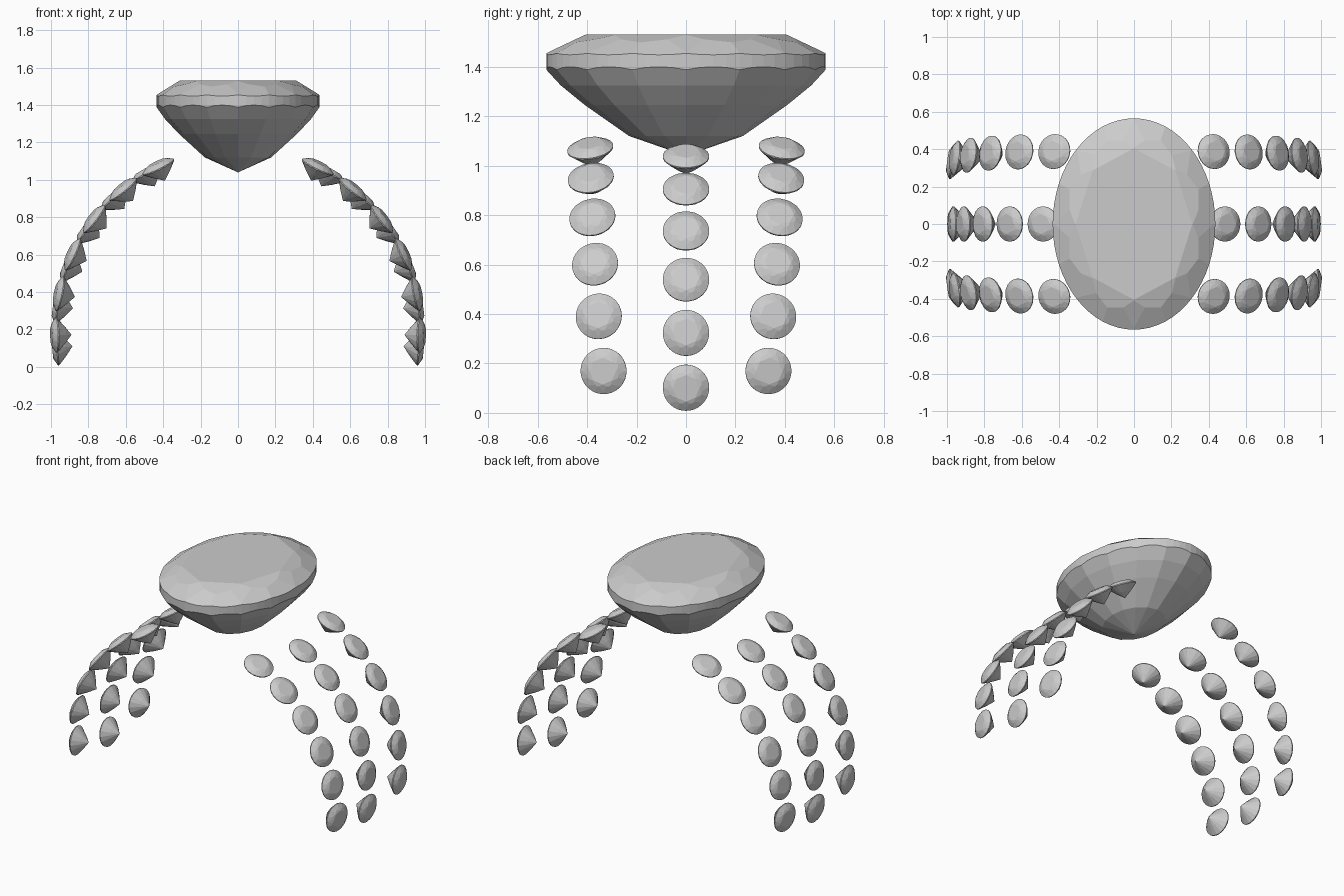
import bpy, bmesh
from math import sin, cos, pi, radians
from mathutils import Matrix, Vector

cube = bpy.data.objects.get("Cube")
if cube:
    bpy.data.objects.remove(cube, do_unlink=True)

stone = bpy.data.materials.new("pale_grey_stone")
stone.use_nodes = True
colour = (0.6, 0.6, 0.6, 1)
stone.diffuse_color = colour
stone.node_tree.nodes["Principled BSDF"].inputs["Base Color"].default_value = colour


def cut(bm, angle, r, z, slope):
    """Grind one facet through (r, z) facing angle; positive slope is the crown side."""
    no = Vector((cos(angle) * abs(slope), sin(angle) * abs(slope), 1 if slope > 0 else -1))
    co = Vector((cos(angle) * r, sin(angle) * r, z))
    bmesh.ops.bisect_plane(bm, geom=bm.verts[:] + bm.edges[:] + bm.faces[:], dist=1e-4,
                           plane_co=co, plane_no=no.normalized(), clear_outer=True)
    rim = [e for e in bm.edges if len(e.link_faces) == 1]
    if rim:
        bmesh.ops.holes_fill(bm, edges=rim, sides=0)


def gem_mesh(name, pavilion, girdle, crown, table, scale):
    """Brilliant cut on a unit round blank, then stretched by scale."""
    bm = bmesh.new()
    top, low = girdle + crown, pavilion[-1][1] - 0.2
    bmesh.ops.create_cone(bm, cap_ends=True, segments=64, radius1=1, radius2=1, depth=top - low,
                          matrix=Matrix.Translation((0, 0, (top + low) / 2)))
    # pavilion gores, tier by tier down to the point
    for (r0, z0), (r1, z1) in zip(pavilion, pavilion[1:]):
        for i in range(16):
            cut(bm, (i + 0.5) * pi / 8, r0, z0, -(z0 - z1) / (r0 - r1))
    # crown: upper girdle facets, kites, stars
    s = crown / (1 - table)
    for i in range(16):
        cut(bm, (i + 0.5) * pi / 8, 1, girdle - 0.09 * crown, 1.18 * s)
    for i in range(8):
        cut(bm, i * pi / 4, 1, girdle, s)
    for i in range(8):
        cut(bm, (i + 0.5) * pi / 4, table * 0.92, top, 0.6 * s)
    bmesh.ops.remove_doubles(bm, verts=bm.verts[:], dist=1e-3)
    bmesh.ops.scale(bm, vec=scale, verts=bm.verts[:])
    bmesh.ops.recalc_face_normals(bm, faces=bm.faces[:])
    mesh = bpy.data.meshes.new(name)
    bm.to_mesh(mesh)
    bm.free()
    mesh.materials.append(stone)
    return mesh


def place(name, mesh, matrix):
    obj = bpy.data.objects.new(name, mesh)
    obj.matrix_world = matrix
    bpy.context.collection.objects.link(obj)


# large oval centre stone
big = gem_mesh("centre_stone", [(1, 0), (0.88, -0.075), (0.71, -0.155), (0.4, -0.28), (0, -0.36)],
               0.055, 0.075, 0.72, (0.435, 0.565, 1))
place("centre_stone", big, Matrix.Translation((0, 0, 1.4)))

# three rows of small round stones down each side of the band
R = 0.0935
small = gem_mesh("band_stone", [(1, 0), (0.5, -0.46), (0, -0.86)], 0.07, 0.23, 0.58, (R, R, R))
ring_radius, ring_z = 0.97, 0.195
for side, side_name in ((1, "left"), (-1, "right")):
    for row, row_name in ((-1, "front"), (0, "middle"), (1, "back")):
        for k in range(6):
            t = radians((30 if row == 0 else 26) + 13.1 * k)
            y = row * (0.387 - 0.054 * (k / 5) ** 2)
            m = (Matrix.Translation((side * ring_radius * sin(t), y, ring_z + ring_radius * cos(t)))
                 @ Matrix.Rotation(side * t, 4, "Y") @ Matrix.Rotation(radians(-8 * row), 4, "X"))
            place(f"{side_name}_{row_name}_stone_{k + 1}", small, m)
